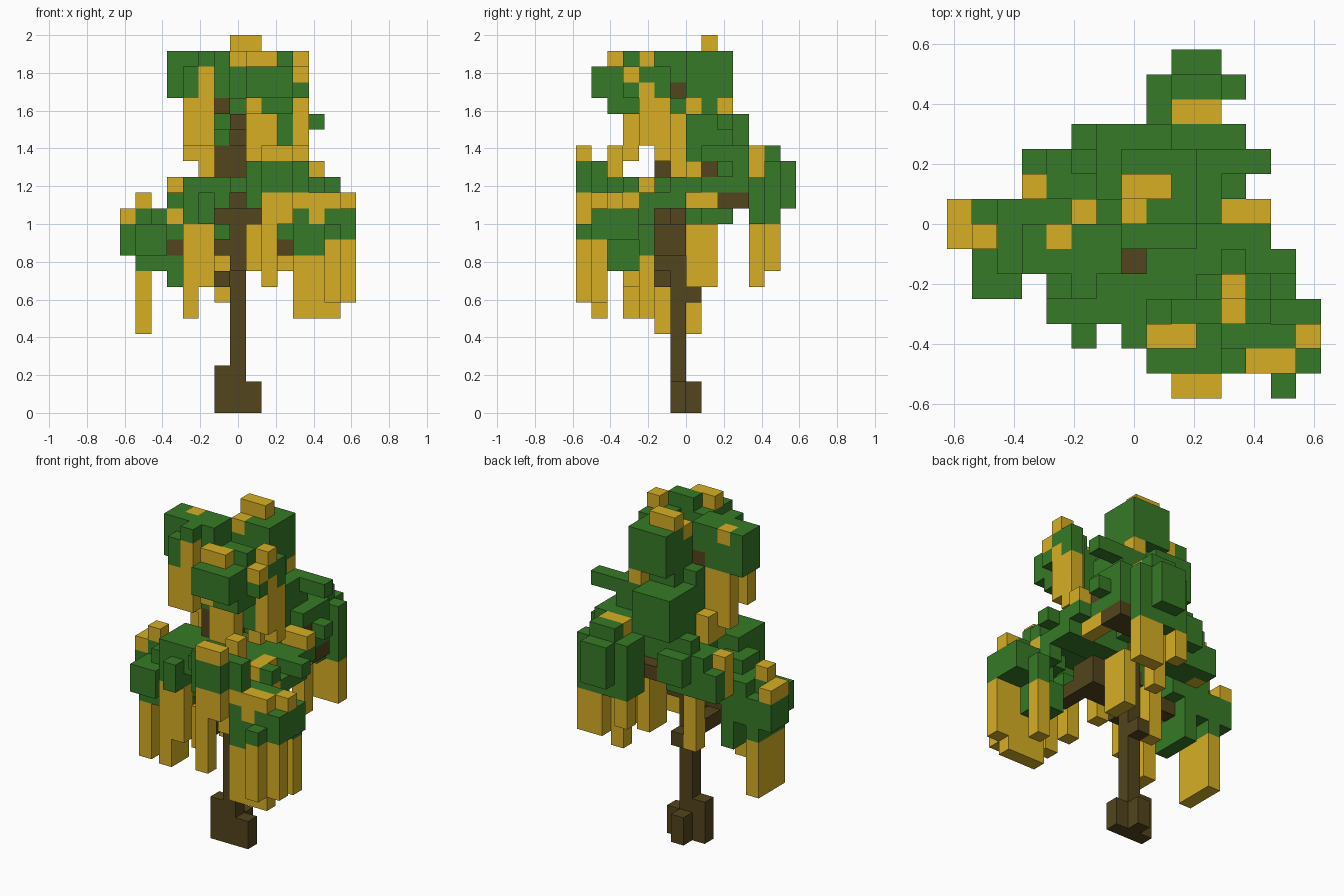
import bpy
import bmesh
from mathutils import Vector

cube = bpy.data.objects.get("Cube")
if cube:
    bpy.data.objects.remove(cube, do_unlink=True)

UNIT = 1 / 12
cells = {}


def span(v):
    return range(v[0], v[1] + 1) if isinstance(v, tuple) else (v,)


def fill(kind, x, y, z):
    for i in span(x):
        for j in span(y):
            for k in span(z):
                cells[i, j, k] = kind


def wood(x, y, z):
    fill("wood", x, y, z)


def leaf(x, y, z):
    fill("leaf", x, y, z)


def vine(x, y, z):
    fill("vine", x, y, z)


# Low foliage on the right side of the tree
leaf(x=-7, y=(-1, 0), z=(10, 11))
leaf(x=-6, y=(-2, 0), z=(9, 11))
leaf(x=-6, y=-1, z=12)
leaf(x=-5, y=(-2, 0), z=(10, 12))
leaf(x=-5, y=-2, z=9)
leaf(x=(-6, -5), y=-3, z=(10, 11))
leaf(x=-4, y=(-2, 0), z=(8, 11))
leaf(x=-4, y=(-2, -1), z=13)
leaf(x=(-4, -3), y=0, z=(11, 12))
leaf(x=-3, y=(-2, -1), z=(11, 13))
vine(x=-7, y=(-1, 0), z=12)
vine(x=-6, y=-1, z=13)
vine(x=-4, y=-2, z=12)
vine(x=-6, y=(-2, 0), z=(5, 8))

# Foliage behind, on the same side
leaf(x=(-4, -1), y=2, z=(12, 13))
leaf(x=(-3, -1), y=(1, 2), z=(12, 14))
leaf(x=(-2, -1), y=3, z=(13, 14))
leaf(x=(-2, -1), y=0, z=(13, 14))
vine(x=-4, y=1, z=(12, 14))
vine(x=-2, y=0, z=(15, 16))

# Front foliage beside the trunk
leaf(x=(-3, -2), y=(-4, -2), z=(12, 14))
leaf(x=-1, y=(-4, -2), z=(13, 14))
leaf(x=-2, y=-5, z=(12, 13))
leaf(x=0, y=(-5, -3), z=14)
leaf(x=-1, y=-3, z=11)
vine(x=-3, y=(-4, -3), z=(6, 11))
vine(x=-2, y=-4, z=(8, 11))
vine(x=-1, y=0, z=(7, 10))

# Middle front foliage
leaf(x=(1, 4), y=-6, z=(13, 15))
leaf(x=(1, 3), y=-5, z=(14, 15))
leaf(x=(1, 3), y=(-4, -3), z=14)
leaf(x=(2, 3), y=-7, z=(14, 15))
vine(x=(2, 3), y=-7, z=16)
vine(x=2, y=-7, z=(8, 13))
vine(x=3, y=-7, z=(12, 13))
vine(x=4, y=-6, z=13)
vine(x=3, y=-5, z=(15, 16))
vine(x=1, y=-6, z=(9, 11))
vine(x=1, y=-3, z=(9, 11))

# Foliage on the left side
leaf(x=(1, 2), y=(-2, -1), z=(13, 14))
leaf(x=(3, 5), y=(-2, -1), z=(13, 14))
leaf(x=(3, 5), y=0, z=14)
leaf(x=6, y=-2, z=14)
leaf(x=6, y=-3, z=(10, 11))
leaf(x=5, y=(-4, -3), z=(12, 13))
vine(x=4, y=(-4, -3), z=14)
vine(x=5, y=-4, z=13)
leaf(x=5, y=-4, z=14)
vine(x=6, y=-3, z=(6, 9))
vine(x=4, y=(0, 1), z=13)
vine(x=2, y=(0, 1), z=(8, 11))

# Low front corner foliage with its curtain of vines
leaf(x=(4, 7), y=(-6, -5), z=(11, 12))
leaf(x=(6, 7), y=-4, z=(11, 12))
leaf(x=6, y=-7, z=11)
leaf(x=(3, 5), y=-5, z=13)
leaf(x=6, y=-5, z=13)
leaf(x=3, y=-4, z=11)
leaf(x=(4, 5), y=-6, z=10)
leaf(x=(4, 5), y=(-5, -4), z=(9, 10))
vine(x=5, y=-6, z=(12, 13))
vine(x=6, y=-6, z=13)
vine(x=7, y=-5, z=13)
vine(x=7, y=-6, z=(7, 10))
vine(x=6, y=-6, z=(6, 10))
vine(x=6, y=-7, z=(7, 10))
vine(x=(4, 5), y=-6, z=(6, 9))

# Back foliage
leaf(x=(1, 3), y=4, z=(12, 14))
leaf(x=(1, 4), y=5, z=(12, 15))
leaf(x=1, y=4, z=15)
leaf(x=(2, 3), y=6, z=(13, 15))
leaf(x=(2, 3), y=5, z=16)
vine(x=(2, 3), y=4, z=(15, 16))
vine(x=(3, 4), y=5, z=(9, 11))
vine(x=2, y=4, z=(8, 11))
vine(x=1, y=5, z=(10, 11))

# Stepped mass between the back foliage and the crown
leaf(x=(1, 3), y=(0, 2), z=(16, 18))
leaf(x=(-1, 1), y=(0, 3), z=(16, 18))
leaf(x=(-2, 2), y=2, z=(14, 15))
leaf(x=(2, 4), y=(2, 3), z=(14, 16))
leaf(x=(-1, 1), y=(0, 1), z=(14, 15))
leaf(x=3, y=(0, 1), z=(14, 16))
leaf(x=4, y=1, z=(14, 16))
leaf(x=(4, 5), y=2, z=18)
leaf(x=5, y=2, z=15)
vine(x=(4, 5), y=0, z=15)

# Crown, back block
leaf(x=(0, 2), y=(0, 2), z=(20, 22))
leaf(x=(0, 2), y=(-1, 1), z=19)
leaf(x=-1, y=0, z=19)
leaf(x=-1, y=-2, z=17)
vine(x=0, y=0, z=22)
vine(x=(0, 1), y=1, z=23)
vine(x=2, y=0, z=19)
vine(x=2, y=2, z=19)
vine(x=2, y=-1, z=(15, 18))

# Crown, front block
leaf(x=(1, 3), y=(-6, -4), z=(20, 21))
leaf(x=(1, 3), y=(-5, -4), z=19)
leaf(x=(2, 3), y=-4, z=22)
leaf(x=3, y=-3, z=(17, 21))
leaf(x=4, y=(-4, -2), z=(20, 21))
vine(x=(1, 2), y=-5, z=22)
vine(x=1, y=-5, z=19)
vine(x=(1, 2), y=-4, z=(16, 18))
vine(x=4, y=-3, z=(17, 20))
vine(x=4, y=-3, z=22)
vine(x=4, y=-4, z=21)
vine(x=4, y=-2, z=(16, 19))

# Crown, right block
leaf(x=(-4, -1), y=(-2, -1), z=(20, 22))
leaf(x=-3, y=-3, z=(20, 21))
leaf(x=-2, y=-3, z=22)
vine(x=-3, y=-1, z=22)
vine(x=-2, y=-3, z=(17, 21))
vine(x=-3, y=-3, z=(17, 19))
vine(x=(-3, -2), y=-1, z=(16, 19))
vine(x=-2, y=-1, z=15)

# Trunk, roots and branches
wood(x=0, y=-1, z=(0, 18))
wood(x=-1, y=-1, z=(0, 2))
wood(x=(0, 1), y=-1, z=(0, 1))
wood(x=0, y=0, z=(0, 1))
wood(x=0, y=0, z=7)
wood(x=-1, y=(-2, -1), z=8)
wood(x=0, y=-2, z=(9, 12))
wood(x=(-4, -1), y=-1, z=10)
wood(x=-4, y=-2, z=10)
wood(x=-1, y=-2, z=10)
wood(x=(-1, 1), y=-2, z=12)
wood(x=(1, 3), y=(-2, -1), z=(10, 11))
wood(x=3, y=(-4, -3), z=10)
wood(x=0, y=(0, 3), z=13)
wood(x=(1, 4), y=(2, 3), z=13)
wood(x=4, y=1, z=15)
wood(x=(-1, 0), y=-2, z=(15, 16))
wood(x=0, y=-2, z=18)
wood(x=-1, y=-2, z=19)
wood(x=-1, y=-1, z=20)

# Outward directions of a block
SIDES = [(axis, sign) for axis in range(3) for sign in (-1, 1)]


def build(name, kind, material_name, color):
    mat = bpy.data.materials.new(material_name)
    mat.use_nodes = True
    mat.diffuse_color = color
    mat.node_tree.nodes["Principled BSDF"].inputs["Base Color"].default_value = color
    bm = bmesh.new()
    for cell, cell_kind in cells.items():
        if cell_kind != kind:
            continue
        center = Vector(cell) + Vector((0, 0.5, 0.5))
        for axis, sign in SIDES:
            step = [0, 0, 0]
            step[axis] = sign
            if tuple(c + s for c, s in zip(cell, step)) in cells:
                continue
            normal = Vector(step) / 2
            u, v = Vector(), Vector()
            u[(axis + 1) % 3] = v[(axis + 2) % 3] = 0.5
            u *= sign
            corners = (-u - v, u - v, u + v, v - u)
            bm.faces.new([bm.verts.new((center + normal + c) * UNIT) for c in corners])
    bmesh.ops.remove_doubles(bm, verts=bm.verts[:], dist=UNIT / 100)
    mesh = bpy.data.meshes.new(name)
    bm.to_mesh(mesh)
    bm.free()
    mesh.materials.append(mat)
    obj = bpy.data.objects.new(name, mesh)
    bpy.context.collection.objects.link(obj)


build("trunk_and_branches", "wood", "bark brown", (0.085, 0.058, 0.012, 1))
build("foliage", "leaf", "leaf green", (0.038, 0.195, 0.02, 1))
build("hanging_vines", "vine", "golden yellow", (0.68, 0.43, 0.018, 1))
